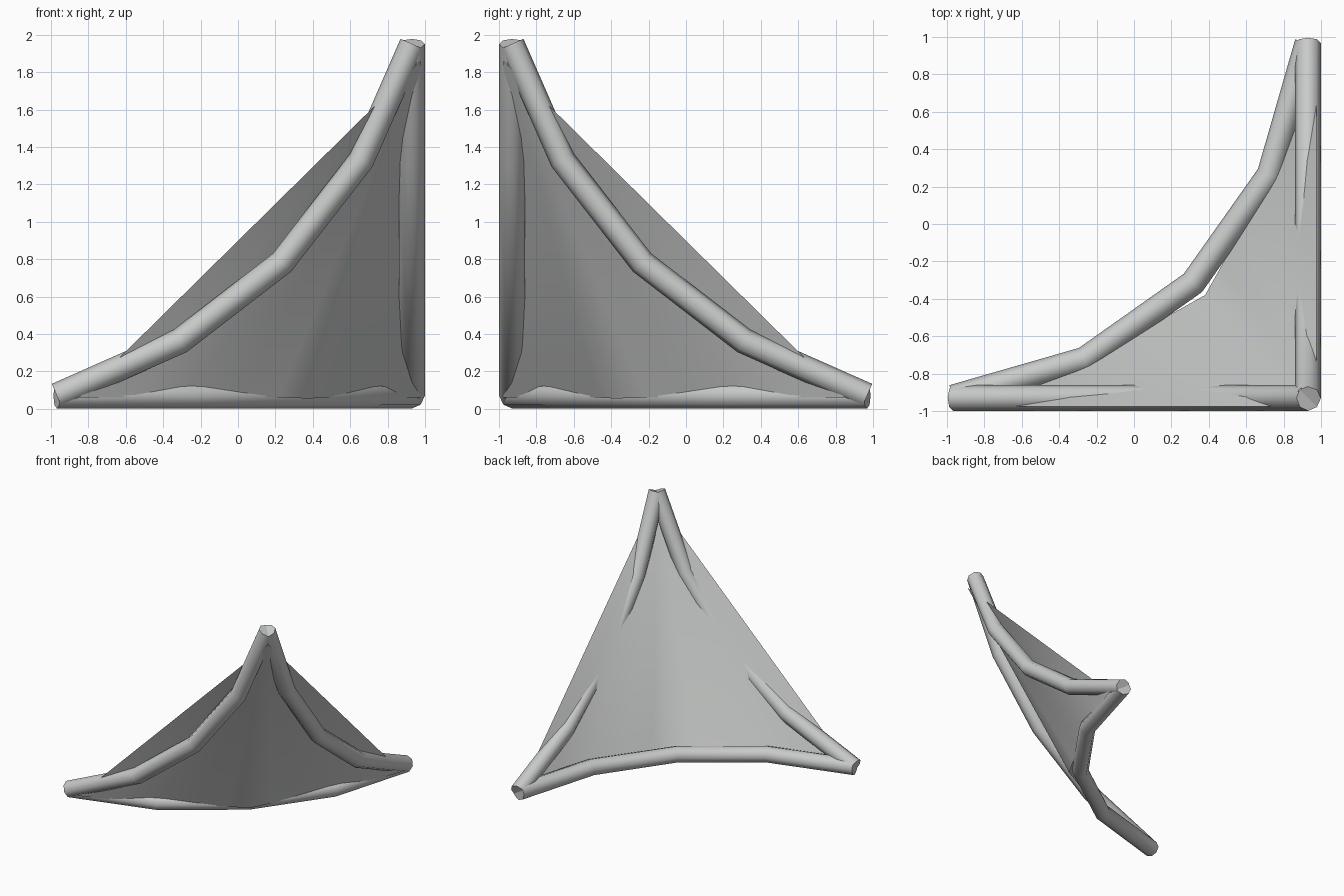
import bpy
import bmesh
import math
from mathutils import Vector

cube = bpy.data.objects.get("Cube")
if cube:
    bpy.data.objects.remove(cube, do_unlink=True)

# Single pale grey finish
grey = bpy.data.materials.new("pale_grey")
grey.use_nodes = True
colour = (0.58, 0.595, 0.585, 1)
grey.diffuse_color = colour
grey.node_tree.nodes["Principled BSDF"].inputs["Base Color"].default_value = colour

RADIUS = 0.069


def select_only(obj):
    bpy.ops.object.select_all(action="DESELECT")
    obj.select_set(True)
    bpy.context.view_layer.objects.active = obj


def mirror(p):
    """Reflect a point in the model's diagonal symmetry plane."""
    return (-p[1], -p[0], p[2])


def tube(name, points):
    """Straight-segment round tube with flat ends."""
    curve = bpy.data.curves.new(name, "CURVE")
    curve.dimensions = "3D"
    curve.bevel_depth = RADIUS
    curve.bevel_resolution = 2
    curve.use_fill_caps = True
    spline = curve.splines.new("POLY")
    spline.points.add(len(points) - 1)
    for target, p in zip(spline.points, points):
        target.co = (*p, 1)
    obj = bpy.data.objects.new(name, curve)
    bpy.context.collection.objects.link(obj)
    curve.materials.append(grey)
    select_only(obj)
    bpy.ops.object.convert(target="MESH")
    bpy.ops.object.shade_smooth_by_angle(angle=math.radians(50))


# Two upright bowed tubes, one on each vertical side
side = [(-0.968, -0.93, 0.07), (-0.31, -0.93, 0.362), (0.235, -0.93, 0.782),
        (0.66, -0.93, 1.33), (0.932, -0.93, 1.95)]
tube("front_bowed_tube", side)
tube("side_bowed_tube", [mirror(p) for p in side])

# Bowed tube lying on the ground
half = [(-0.968, -0.928, 0.07), (-0.265, -0.725, 0.07)]
tube("ground_bowed_tube",
     half + [(0.315, -0.315, 0.07)] + [mirror(p) for p in reversed(half)])

# Thin sheet stretched from the top corner to a curved lower edge
apex = Vector((0.975, -0.975, 1.86))
half_edge = [(-0.85, -0.975, 0.06), (-0.56, -0.875, 0.06), (-0.28, -0.75, 0.06),
             (0.0, -0.595, 0.06), (0.22, -0.47, 0.06)]
lower_edge = half_edge + [(0.38, -0.38, 0.055)] + [mirror(p) for p in reversed(half_edge)]

bm = bmesh.new()
top = bm.verts.new(apex)
row = [bm.verts.new(p) for p in lower_edge]
for a, b in zip(row, row[1:]):
    bm.faces.new((top, b, a))
bm.normal_update()
for face in bm.faces:
    if face.normal.dot(Vector((-1, 1, 1))) < 0:
        face.normal_flip()
mesh = bpy.data.meshes.new("stretched_sheet")
bm.to_mesh(mesh)
bm.free()
mesh.materials.append(grey)
sheet = bpy.data.objects.new("stretched_sheet", mesh)
bpy.context.collection.objects.link(sheet)
select_only(sheet)
bpy.ops.object.shade_smooth_by_angle(angle=math.radians(50))
